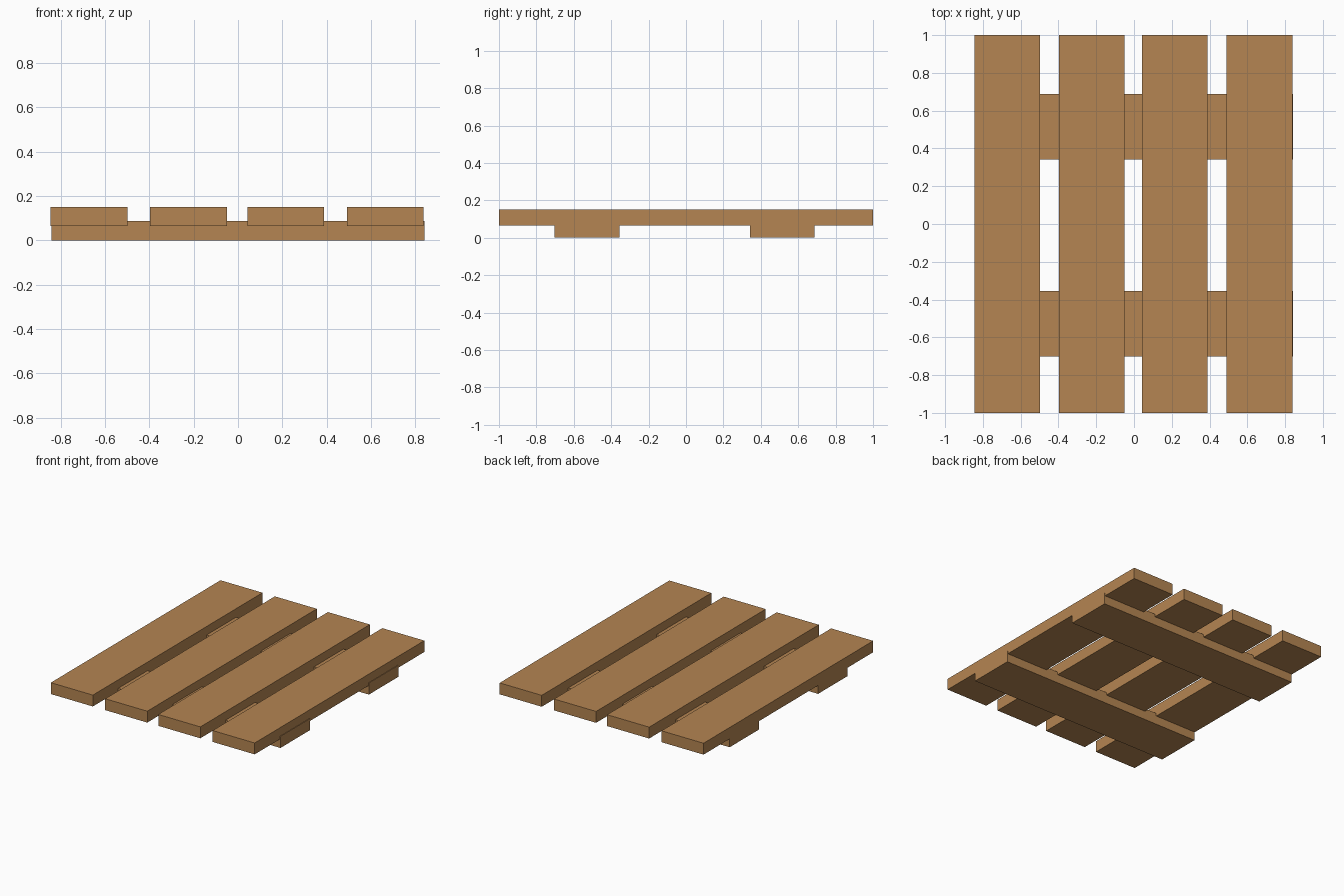
import bpy

if "Cube" in bpy.data.objects:
    bpy.data.objects.remove(bpy.data.objects["Cube"])

wood = bpy.data.materials.new("wood brown")
wood.diffuse_color = (0.462, 0.235, 0.084, 1.0)
wood.use_nodes = True
wood.node_tree.nodes["Principled BSDF"].inputs["Base Color"].default_value = wood.diffuse_color


def board(name, x, y, z):
    """Box spanning the given (min, max) ranges."""
    bpy.ops.mesh.primitive_cube_add(size=1)
    ob = bpy.context.object
    ob.name = name
    for v in ob.data.vertices:
        v.co = [r[0] if c < 0 else r[1] for c, r in zip(v.co, (x, y, z))]
    ob.data.materials.append(wood)
    return ob


# Deck planks running front to back, slightly unevenly spaced
plank_width = 0.347
for i, x0 in enumerate((-0.845, -0.396, 0.042, 0.491)):
    board(f"deck_plank_{i + 1}", (x0, x0 + plank_width), (-1, 1), (0.065, 0.15))

# Cross battens underneath, let into the planks
for name, y0 in (("front_batten", -0.702), ("back_batten", 0.341)):
    board(name, (-0.842, 0.842), (y0, y0 + plank_width), (0, 0.086))
